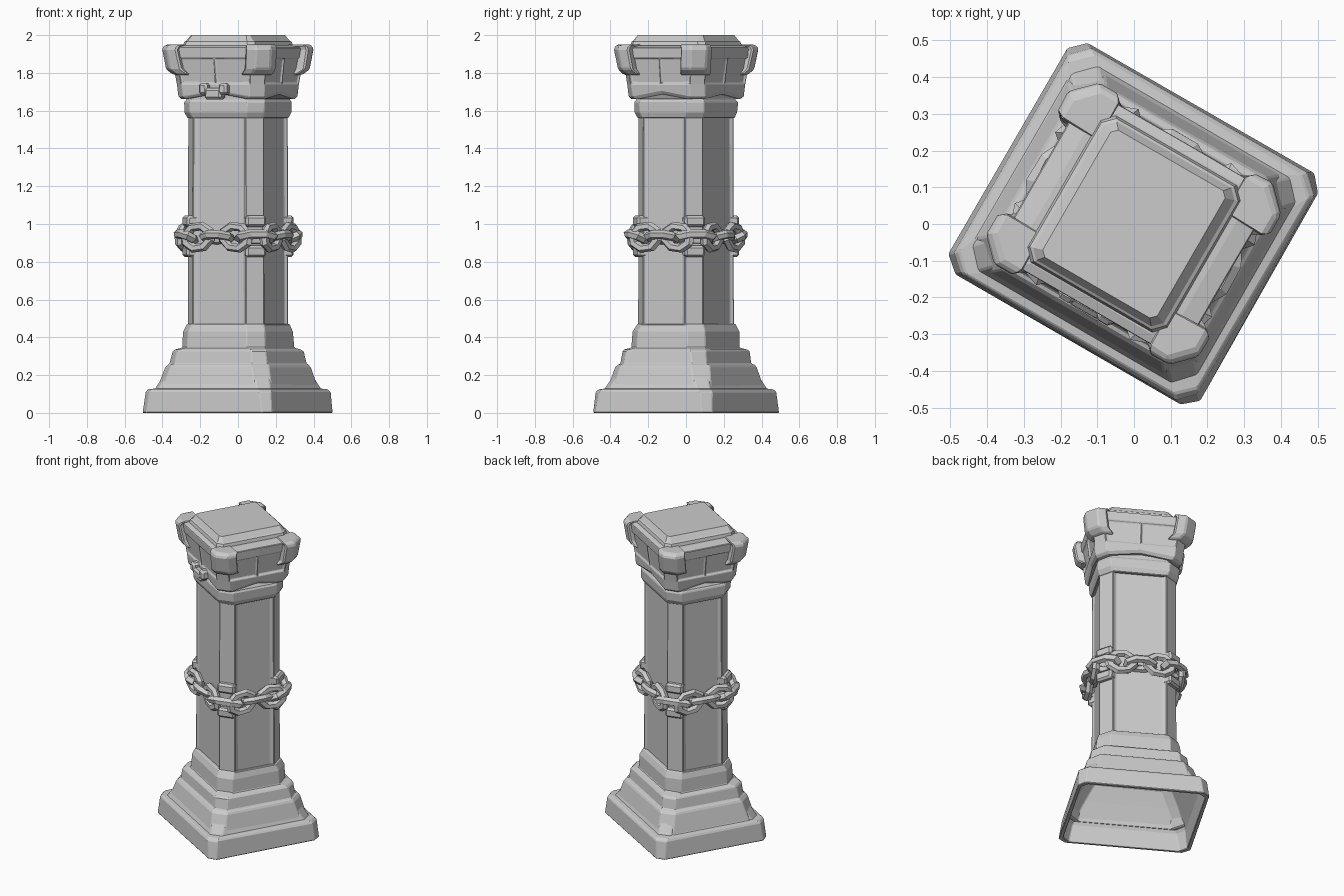
import bpy
import bmesh
import random
from math import cos, sin, pi, radians
from mathutils import Matrix, Vector

random.seed(4)
if "Cube" in bpy.data.objects:
    bpy.data.objects.remove(bpy.data.objects["Cube"])

TURN = radians(-30)  # the whole pillar stands turned on its base

stone = bpy.data.materials.new("light_grey_stone")
stone.use_nodes = True
GREY = (0.6, 0.6, 0.6, 1)
stone.diffuse_color = GREY
stone.node_tree.nodes["Principled BSDF"].inputs["Base Color"].default_value = GREY


def finish(name, bm, bevel=0.0, wear=0.0):
    """Turn a bmesh into a stone object with chipped, bevelled edges."""
    for v in bm.verts:
        v.co.x += random.uniform(-wear, wear)
        v.co.y += random.uniform(-wear, wear)
    bmesh.ops.recalc_face_normals(bm, faces=bm.faces)
    mesh = bpy.data.meshes.new(name)
    bm.to_mesh(mesh)
    bm.free()
    mesh.materials.append(stone)
    obj = bpy.data.objects.new(name, mesh)
    obj.rotation_euler.z = TURN
    bpy.context.collection.objects.link(obj)
    if bevel:
        mod = obj.modifiers.new("worn_edges", 'BEVEL')
        mod.width = bevel
        mod.segments = 1
        mod.limit_method = 'ANGLE'
        mod.angle_limit = radians(35)
    return obj


def outline(u, v, cut, z, lift=None):
    """Rectangle with cut corners; lift adds a raised point mid-side."""
    pts = [(u, -v + cut), (u, v - cut), (u - cut, v), (-u + cut, v),
           (-u, v - cut), (-u, -v + cut), (-u + cut, -v), (u - cut, -v)]
    ring = []
    for i, (x, y) in enumerate(pts):
        ring.append(Vector((x, y, z)))
        if lift is not None and i % 2 == 0:
            nx, ny = pts[i + 1]
            ring.append(Vector(((x + nx) / 2, (y + ny) / 2, z + lift)))
    return ring


def loft(rings):
    """Skin a stack of outlines and close both ends."""
    bm = bmesh.new()
    rows = [[bm.verts.new(p) for p in ring] for ring in rings]
    n = len(rows[0])
    for a, b in zip(rows, rows[1:]):
        for i in range(n):
            j = (i + 1) % n
            bm.faces.new((a[i], a[j], b[j], b[i]))
    bm.faces.new(rows[0][::-1])
    bm.faces.new(rows[-1])
    bmesh.ops.recalc_face_normals(bm, faces=bm.faces)
    return bm


def sink_panels(bm, min_area, border, depth):
    """Recess the large upright faces that look along a side."""
    faces = [f for f in bm.faces if abs(f.normal.z) < 0.3
             and max(abs(f.normal.x), abs(f.normal.y)) > 0.9
             and f.calc_area() > min_area]
    bmesh.ops.inset_individual(bm, faces=faces, thickness=border, depth=-depth)


# Stepped base, hollow underneath
steps = [(.25, .22, .05, .33), (.30, .265, .05, .24), (.36, .33, .05, .11),
         (.375, .345, .04, 0), (.395, .365, .04, 0), (.385, .355, .045, .11),
         (.375, .345, .045, .125), (.35, .318, .07, .13), (.322, .29, .07, .24),
         (.312, .28, .07, .255), (.297, .267, .06, .26), (.288, .258, .06, .325),
         (.28, .25, .06, .335), (.255, .225, .07, .345), (.25, .22, .07, .43),
         (.238, .205, .07, .47)]
finish("stepped_base", loft([outline(*s) for s in steps]), 0.004, 0.003)

# Shaft with a sunk panel on each side
shaft = loft([outline(.235, .2, .073, .44), outline(.232, .198, .072, 1.6)])
sink_panels(shaft, 0.2, 0.026, 0.014)
finish("shaft", shaft, 0.004)

# Collar moulding under the capital
collar = [(.234, .2, .07, 1.56), (.245, .212, .07, 1.59),
          (.248, .215, .07, 1.645), (.238, .205, .07, 1.66), (.238, .205, .07, 1.75)]
finish("collar", loft([outline(*c) for c in collar]), 0.004, 0.002)

# Flared capital with an arched lower edge and paired plates
capital = [(.25, .222, .06, 1.66, .03), (.262, .235, .06, 1.675, .03),
           (.27, .24, .06, 1.74, 0), (.288, .258, .06, 1.88, 0),
           (.292, .262, .06, 1.935, 0), (.24, .235, .05, 1.945, 0)]
bm = loft([outline(*c) for c in capital])
sink_panels(bm, 0.019, 0.012, 0.01)
finish("capital", bm, 0.003, 0.002)

# Top slab
slab = [(.225, .235, .03, 1.93), (.215, .225, .03, 1.965),
        (.205, .218, .025, 1.97), (.18, .2, .015, 2.0)]
finish("top_slab", loft([outline(*s) for s in slab]))


def corner_block(name, sx, sy):
    """Block with a cut outer corner, drawn in towards its foot."""
    rings = []
    for u, v, z in ((.285, .25, 1.79), (.32, .27, 1.82),
                    (.335, .285, 1.93), (.32, .27, 1.95)):
        w, cut = .125, .06
        pts = [(u - w, v - w), (u, v - w), (u, v - cut), (u - cut, v), (u - w, v)]
        rings.append([Vector((x * sx, y * sy, z)) for x, y in pts])
    finish(name, loft(rings), 0.008, 0.003)


def box(name, size, place, bevel):
    bm = bmesh.new()
    bmesh.ops.create_cube(bm, size=1)
    bm.transform(place @ Matrix.Diagonal((*size, 1)))
    finish(name, bm, bevel, 0.002)


# Corner blocks on the capital and brackets that hold the chain
for end, sy in (("front", -1), ("back", 1)):
    for side, sx in (("left", 1), ("right", -1)):
        corner_block(f"{end}_{side}_capital_block", sx, sy)
        spin = Matrix.Rotation(pi / 4 * sx * sy, 4, 'Z')
        for part, z, h in (("upper", 1.015, .06), ("lower", .855, .06)):
            place = Matrix.Translation((.195 * sx, .16 * sy, z)) @ spin
            box(f"{end}_{side}_{part}_bracket", (.07, .11, h), place, 0.012)

# Small carved boss on the front of the capital
for part, x, z, w in (("centre", 0, 1.69, .1), ("left", .06, 1.715, .05),
                      ("right", -.06, 1.715, .05)):
    box(f"boss_{part}", (w, .06, .06), Matrix.Translation((x, -.245, z)), 0.012)


def chain_link(name, place, half_length, half_height, tube):
    """Faceted oval ring lying in its own XZ plane."""
    bm = bmesh.new()
    around, section = 8, 6
    rows = []
    for i in range(around):
        a = 2 * pi * (i + .5) / around
        row = []
        for k in range(section):
            b = 2 * pi * k / section
            r = 1 + tube * cos(b) / half_height
            row.append(bm.verts.new((cos(a) * half_length * r, tube * sin(b),
                                     sin(a) * half_height * r)))
        rows.append(row)
    for i in range(around):
        a, b = rows[i], rows[(i + 1) % around]
        for k in range(section):
            m = (k + 1) % section
            bm.faces.new((a[k], b[k], b[m], a[m]))
    bm.transform(place)
    finish(name, bm, 0, 0.003)


# Chain: upright rings on the sides, edge-on rings between and at corners
CHAIN_Z = .93
for s in range(4):
    heading = Matrix.Rotation(s * pi / 2, 4, 'Z')
    reach, half = (.2, .235) if s % 2 == 0 else (.235, .2)
    for n, off in enumerate((-.5, .5)):
        place = heading @ Matrix.Translation((off * half * .98, -reach - .025, CHAIN_Z))
        place = place @ Matrix.Rotation(radians(14 * off), 4, 'Y')
        chain_link(f"upright_link_{s}_{n}", place, .077, .06, .024)
    place = heading @ Matrix.Translation((0, -reach - .022, CHAIN_Z))
    place = place @ Matrix.Rotation(radians(68), 4, 'X')
    chain_link(f"edge_link_{s}", place, .068, .04, .024)
    place = heading @ Matrix.Translation((half - .022, -reach + .022, CHAIN_Z))
    place = place @ Matrix.Rotation(pi / 4, 4, 'Z') @ Matrix.Rotation(radians(65), 4, 'X')
    chain_link(f"corner_link_{s}", place, .078, .042, .026)
